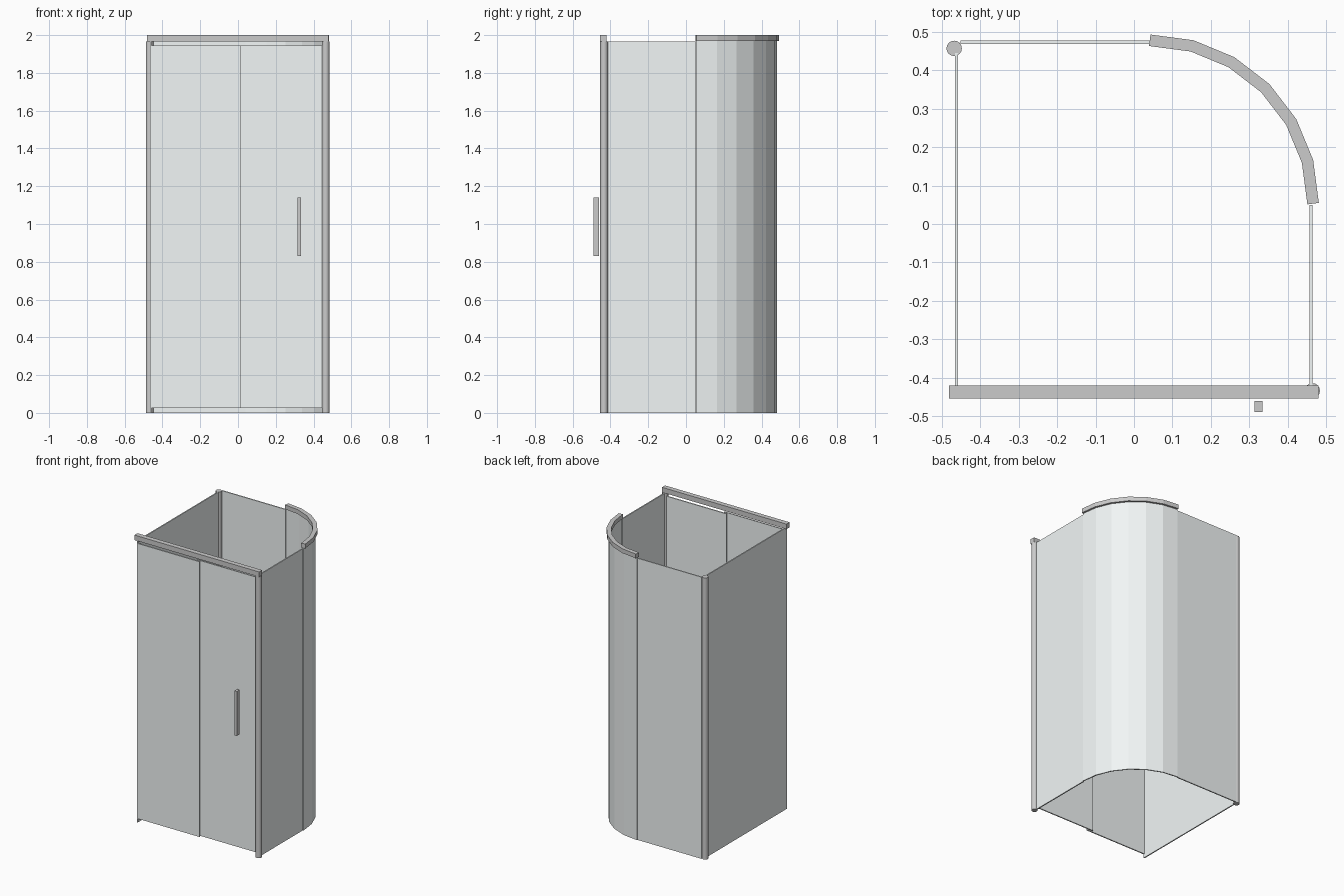
import bpy, bmesh
from math import sin, cos, pi, radians
from mathutils import Vector

if "Cube" in bpy.data.objects:
    bpy.data.objects.remove(bpy.data.objects["Cube"])


def material(name, rgb):
    mat = bpy.data.materials.new(name)
    mat.diffuse_color = (*rgb, 1)
    mat.use_nodes = True
    mat.node_tree.nodes["Principled BSDF"].inputs["Base Color"].default_value = mat.diffuse_color
    return mat


GLASS = material("pale_glass", (0.89, 0.93, 0.93))
METAL = material("satin_metal", (0.83, 0.83, 0.84))


def prism(name, outline, z0, z1, mat):
    """Extrude a closed xy outline from z0 to z1."""
    bm = bmesh.new()
    face = bm.faces.new([bm.verts.new((x, y, z0)) for x, y in outline])
    ext = bmesh.ops.extrude_face_region(bm, geom=[face])
    verts = [v for v in ext["geom"] if isinstance(v, bmesh.types.BMVert)]
    bmesh.ops.translate(bm, verts=verts, vec=(0, 0, z1 - z0))
    bmesh.ops.recalc_face_normals(bm, faces=bm.faces)
    mesh = bpy.data.meshes.new(name)
    bm.to_mesh(mesh)
    bm.free()
    mesh.materials.append(mat)
    obj = bpy.data.objects.new(name, mesh)
    bpy.context.collection.objects.link(obj)
    return obj


def box(name, x0, x1, y0, y1, z0, z1, mat=GLASS):
    return prism(name, [(x0, y0), (x1, y0), (x1, y1), (x0, y1)], z0, z1, mat)


def band(name, path, width, z0, z1, mat):
    """Strip of constant width along a path, with mitred joints."""
    pts = [Vector(p) for p in path]
    dirs = [(b - a).normalized() for a, b in zip(pts, pts[1:])]
    left, right = [], []
    for i, p in enumerate(pts):
        d0, d1 = dirs[max(i - 1, 0)], dirs[min(i, len(dirs) - 1)]
        d = (d0 + d1).normalized()
        n = Vector((-d.y, d.x)) * (width / 2 / d.dot(d1))
        left.append(p + n)
        right.append(p - n)
    return prism(name, [tuple(p) for p in left + right[::-1]], z0, z1, mat)


def post(name, cx, cy, r, z1):
    """Round corner post, smooth around its side."""
    pts = [(cx + r * cos(2 * pi * i / 16), cy + r * sin(2 * pi * i / 16))
           for i in range(16)]
    obj = prism(name, pts, 0, z1, METAL)
    bpy.ops.object.select_all(action='DESELECT')
    obj.select_set(True)
    bpy.context.view_layer.objects.active = obj
    bpy.ops.object.shade_smooth_by_angle(angle=radians(35))
    return obj


TOP = 1.965

# Straight glass walls
box("left_glass", -0.466, -0.458, -0.45, 0.445, 0, TOP)
box("back_glass", -0.452, 0.04, 0.469, 0.477, 0, TOP)
box("right_glass", 0.457, 0.465, -0.42, 0.049, 0, TOP)

# Curved corner: six flat facets, with a rail on top
arc = [(0.041 + 0.425 * cos(pi / 2 * i / 6), 0.053 + 0.425 * sin(pi / 2 * i / 6))
       for i in range(7)]
band("curved_glass", arc, 0.008, 0, 1.968, GLASS)
band("curved_rail", arc, 0.03, 1.97, 2.0, METAL)

# Front: fixed pane outside, sliding door inside, header rail above
box("fixed_pane", -0.466, 0.017, -0.449, -0.441, 0.025, 1.945)
box("sliding_door", -0.015, 0.446, -0.432, -0.424, 0.025, 1.945)
box("header_rail", -0.482, 0.48, -0.454, -0.42, TOP, 2.0, METAL)

# Door handle
box("door_handle", 0.314, 0.334, -0.489, -0.46, 0.83, 1.14, METAL)

# Corner posts
post("back_left_post", -0.468, 0.457, 0.02, TOP)
post("front_right_post", 0.464, -0.434, 0.02, TOP)
